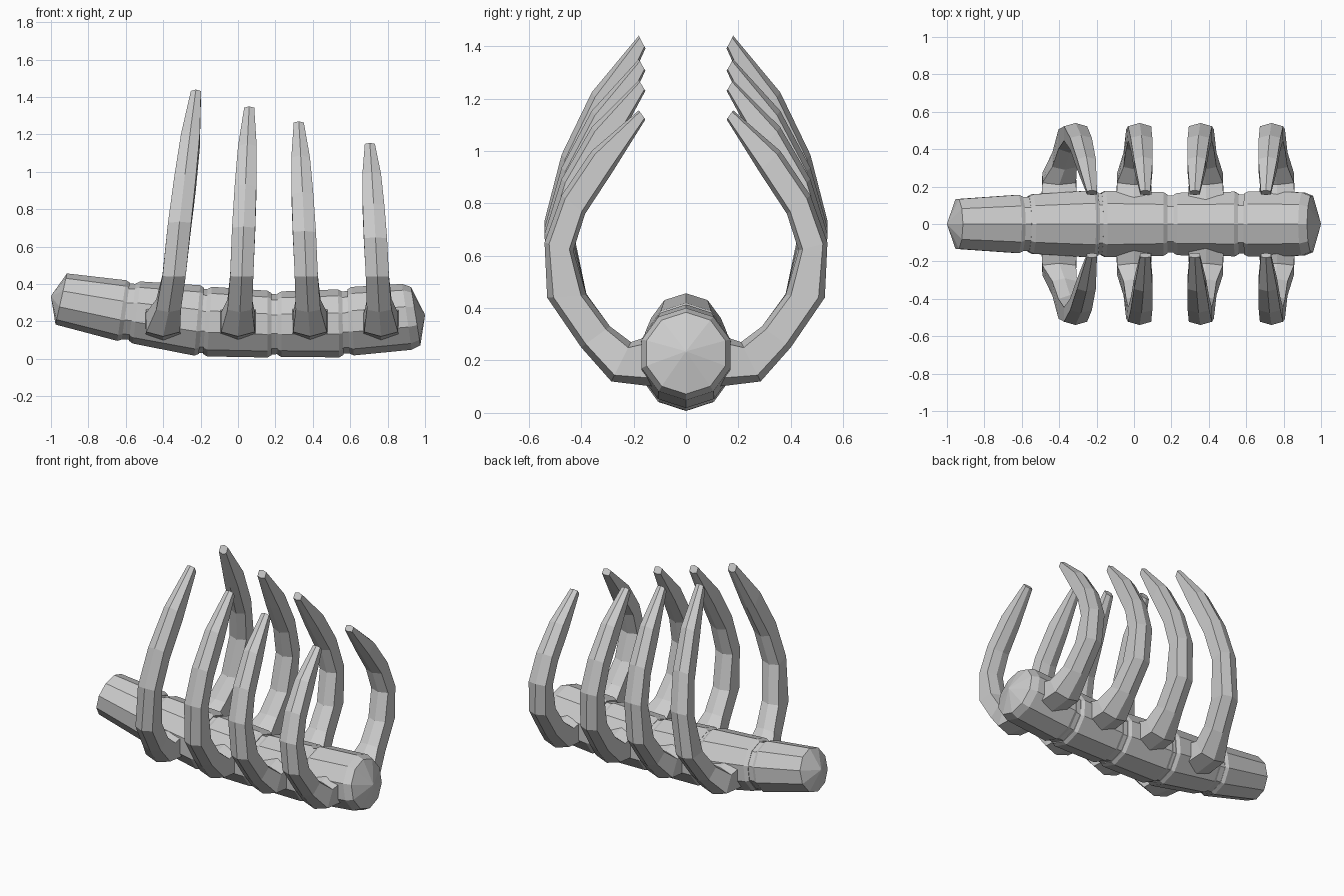
import bpy, bmesh, math
from mathutils import Vector

if "Cube" in bpy.data.objects:
    bpy.data.objects.remove(bpy.data.objects["Cube"])


def loft(name, rings):
    """Skin a list of equal-length vertex rings and cap both ends."""
    bm = bmesh.new()
    vs = [[bm.verts.new(p) for p in r] for r in rings]
    n = len(vs[0])
    for a, b in zip(vs, vs[1:]):
        for i in range(n):
            j = (i + 1) % n
            bm.faces.new((a[i], a[j], b[j], b[i]))
    bm.faces.new(vs[0])
    bm.faces.new(vs[-1])
    bmesh.ops.recalc_face_normals(bm, faces=bm.faces)
    me = bpy.data.meshes.new(name)
    bm.to_mesh(me)
    bm.free()
    ob = bpy.data.objects.new(name, me)
    bpy.context.collection.objects.link(ob)
    return ob


def disc(x, z, r, tilt):
    """Ten-sided ring facing along the spine, leaning by tilt."""
    pts = []
    for i in range(10):
        a = i * math.tau / 10
        h = r * math.cos(a)
        pts.append(Vector((x + h * math.sin(tilt), r * math.sin(a), z + h * math.cos(tilt))))
    return pts


# Vertebrae: (x, z, radius, tilt) at each end
ends = [
    ((-0.945, 0.32, 0.14, 0.22), (-0.605, 0.255, 0.165, 0.14)),
    ((-0.56, 0.25, 0.166, 0.12), (-0.20, 0.203, 0.190, 0.08)),
    ((-0.17, 0.20, 0.187, 0.07), (0.175, 0.185, 0.178, 0.0)),
    ((0.215, 0.185, 0.175, 0.0), (0.555, 0.19, 0.182, -0.02)),
    ((0.595, 0.20, 0.184, -0.03), (0.945, 0.228, 0.168, -0.16)),
]
last = len(ends) - 1
for k, (a, b) in enumerate(ends):
    lerp = lambda t: [p + (q - p) * t for p, q in zip(a, b)]
    rings = []
    if k == 0:
        rings += [disc(-0.999, 0.335, 0.004, 0.22), disc(*a)]
    else:
        x, z, r, t = a
        rings += [disc(x - 0.005, z, r * 0.93, t), disc(*lerp(0.05))]
    if k == last:
        x, z, r, t = lerp(0.88)
        rings += [disc(x, z, r + 0.008, t), disc(b[0] + 0.005, b[1], 0.158, b[3]),
                  disc(0.999, 0.235, 0.004, b[3])]
    else:
        x, z, r, t = b
        rings += [disc(*lerp(0.95)), disc(x + 0.005, z, r * 0.93, t)]
    loft(f"vertebra_{k + 1}", rings)

# Thin discs in the grooves between vertebrae
for k in range(last):
    x0, z0, r0, t0 = ends[k][1]
    x1, z1, r1, t1 = ends[k + 1][0]
    loft(f"spinal_disc_{k + 1}", [disc(x0 - 0.03, z0, r0 * 0.91, t0), disc(x1 + 0.03, z1, r1 * 0.91, t1)])

# Rib outline: outer y, outer z, inner y, inner z, half width
outline = [
    (0.12, 0.10, 0.12, 0.30, 0.095),
    (0.285, 0.12, 0.21, 0.27, 0.090),
    (0.40, 0.25, 0.29, 0.33, 0.066),
    (0.53, 0.44, 0.38, 0.45, 0.062),
    (0.54, 0.65, 0.43, 0.62, 0.062),
    (0.475, 0.83, 0.385, 0.76, 0.058),
    (0.36, 1.00, 0.28, 0.92, 0.050),
    (0.18, 1.155, 0.155, 1.12, 0.027),
]


def rib(name, x0, lean, top, side):
    stretch = (top - 0.44) / (1.155 - 0.44)
    raise_z = lambda z: z if z < 0.44 else 0.44 + (z - 0.44) * stretch
    rings = []
    for k, (oy, oz, iy, iz, w) in enumerate(outline):
        x = x0 + lean * max(0, (k - 1) / 6)
        o = Vector((x, side * oy, raise_z(oz)))
        i = Vector((x, side * iy, raise_z(iz)))
        wx = Vector((w, 0, 0))
        p, q = o.lerp(i, 0.16), o.lerp(i, 0.86)
        rings.append([o, p + wx, q + wx, i, q - wx, p - wx])
    loft(name, rings)


# Four mirrored pairs of ribs
for k, (x0, lean, top) in enumerate([(-0.40, 0.175, 1.44), (0.0, 0.06, 1.35),
                                     (0.385, -0.06, 1.27), (0.765, -0.06, 1.155)]):
    rib(f"front_rib_{k + 1}", x0, lean, top, -1)
    rib(f"back_rib_{k + 1}", x0, lean, top, 1)
